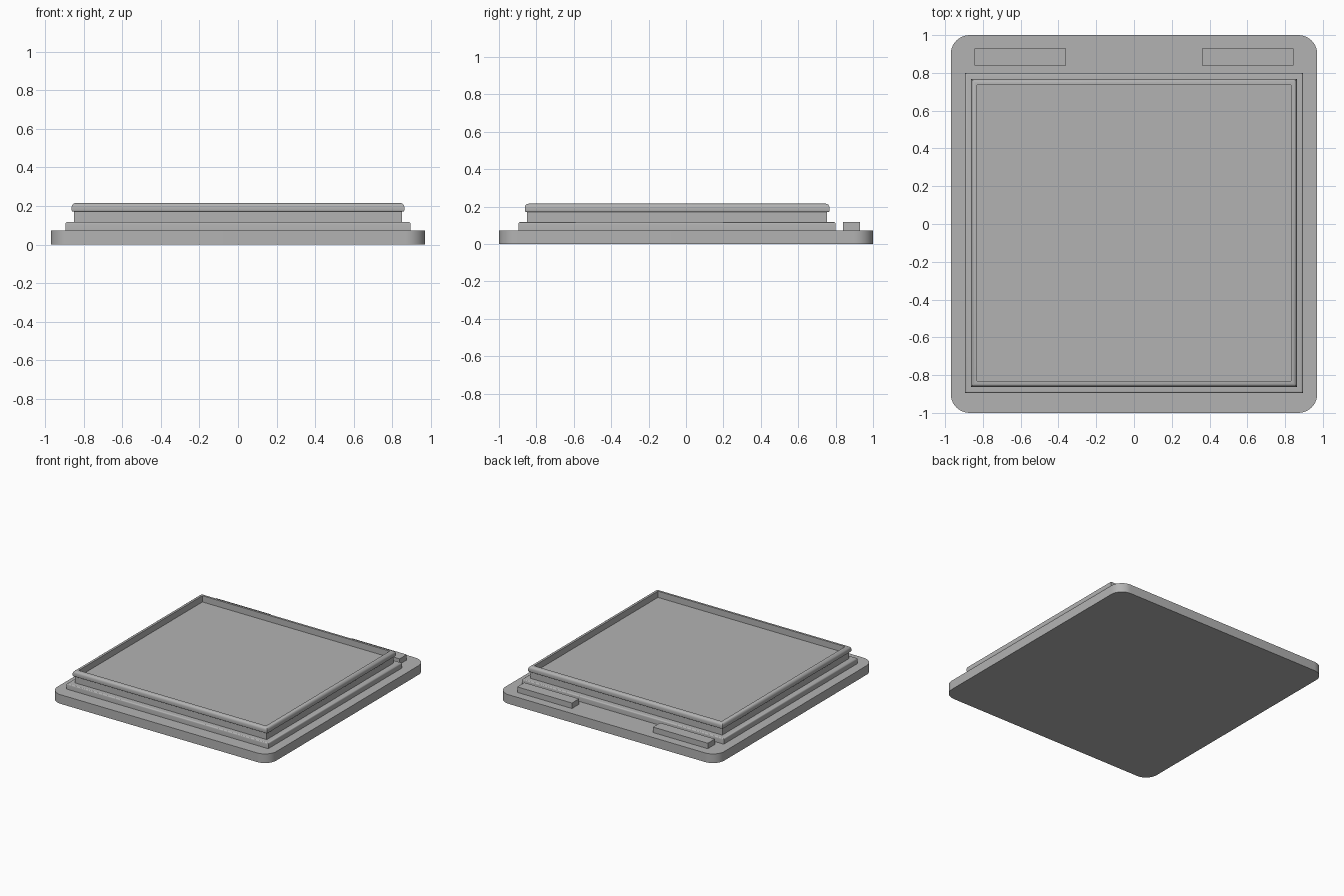
import bpy, bmesh, math

if "Cube" in bpy.data.objects:
    bpy.data.objects.remove(bpy.data.objects["Cube"])

grey = bpy.data.materials.new("plain grey")
grey.diffuse_color = (0.45, 0.45, 0.45, 1)
grey.use_nodes = True
grey.node_tree.nodes["Principled BSDF"].inputs["Base Color"].default_value = grey.diffuse_color


def finish(name, bm):
    bmesh.ops.recalc_face_normals(bm, faces=bm.faces)
    mesh = bpy.data.meshes.new(name)
    bm.to_mesh(mesh)
    bm.free()
    mesh.materials.append(grey)
    obj = bpy.data.objects.new(name, mesh)
    bpy.context.collection.objects.link(obj)
    bpy.ops.object.select_all(action='DESELECT')
    obj.select_set(True)
    bpy.context.view_layer.objects.active = obj
    bpy.ops.object.shade_smooth_by_angle(angle=math.radians(35))
    return obj


def loft(name, loops):
    """Stack closed outlines of equal point count and cap both ends."""
    bm = bmesh.new()
    rings = [[bm.verts.new(p) for p in loop] for loop in loops]
    for a, b in zip(rings, rings[1:]):
        for i in range(len(a)):
            j = (i + 1) % len(a)
            bm.faces.new((a[i], a[j], b[j], b[i]))
    bm.faces.new(rings[0])
    bm.faces.new(rings[-1])
    return finish(name, bm)


def rect(x, y0, y1, z):
    return [(-x, y0, z), (x, y0, z), (x, y1, z), (-x, y1, z)]


def rounded_rect(x, y, r, z, steps=10):
    pts = []
    for k, (sx, sy) in enumerate(((1, 1), (-1, 1), (-1, -1), (1, -1))):
        for i in range(steps + 1):
            a = math.pi / 2 * (k + i / steps)
            pts.append((sx * (x - r) + r * math.cos(a),
                        sy * (y - r) + r * math.sin(a), z))
    return pts


def arc(edge, z, r, a0, a1, steps=4):
    """Rounded outer edge: (half width, height) pairs."""
    return [(edge - r + r * math.cos(math.radians(a0 + (a1 - a0) * i / steps)),
             z + r * math.sin(math.radians(a0 + (a1 - a0) * i / steps)))
            for i in range(steps + 1)]


# Base plate with rounded corners
BASE = 0.073
loft("base_plate", [rounded_rect(0.97, 1.0, 0.1, z) for z in (0, BASE)])

# Stepped tray: lower step, upright wall, overhanging rounded lip, sunken floor
profile = [(0.895, BASE)]
profile += arc(0.895, 0.107, 0.01, 0, 90)
profile += [(0.85, 0.117), (0.85, 0.17)]
profile += arc(0.862, 0.178, 0.008, -90, 0)
profile += arc(0.862, 0.195, 0.02, 0, 90)
profile += [(0.83, 0.215), (0.83, 0.165)]
loft("stepped_tray", [rect(w, -w, w - 0.095, z) for w, z in profile])

# Two raised bars along the back edge
for side, label in ((-1, "left"), (1, "right")):
    bm = bmesh.new()
    bmesh.ops.create_cube(bm, size=1)
    for v in bm.verts:
        v.co.x = side * 0.602 + v.co.x * 0.485
        v.co.y = 0.885 + v.co.y * 0.09
        v.co.z = BASE + (v.co.z + 0.5) * 0.044
    finish(label + "_back_bar", bm)
